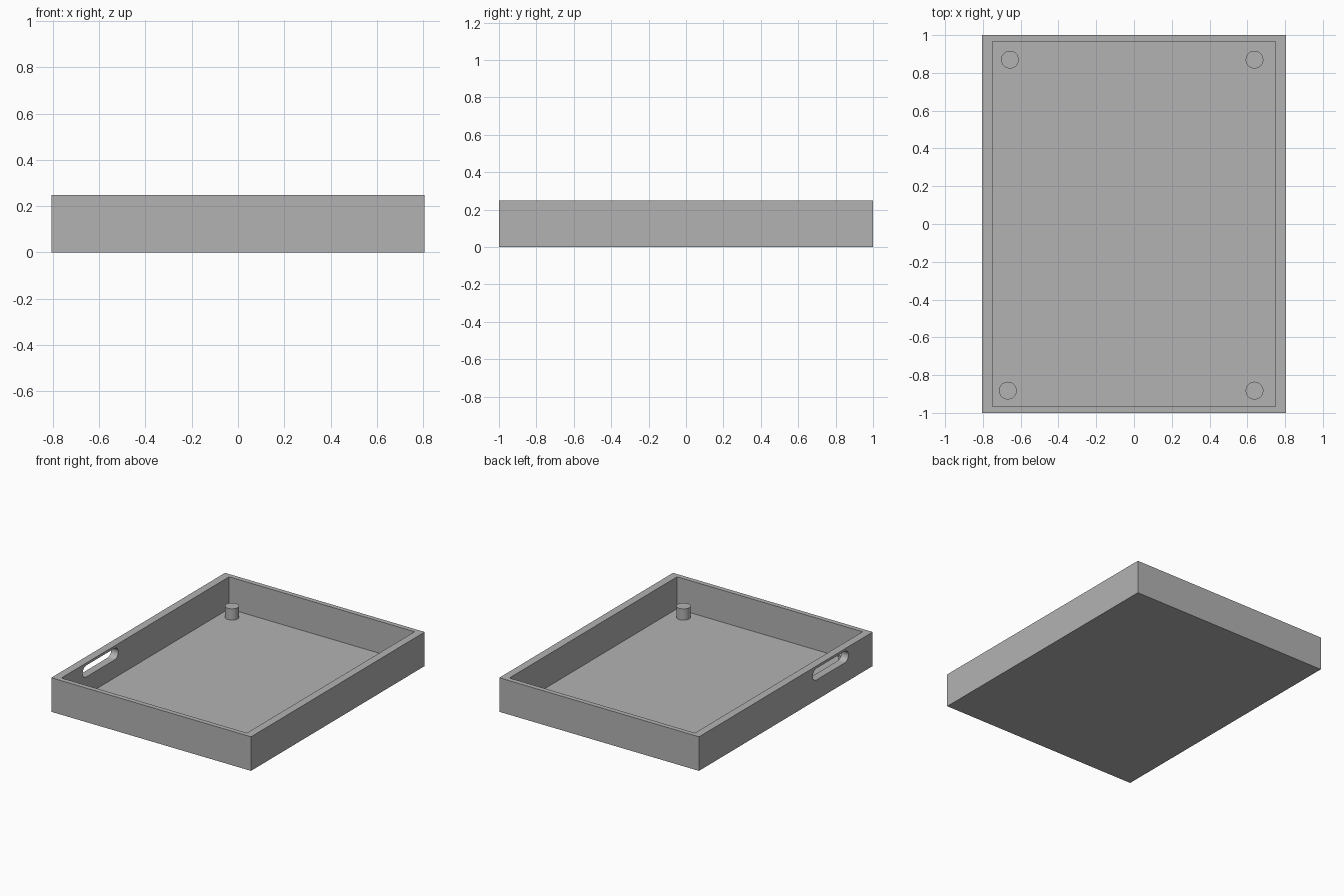
import bpy, bmesh, math
from mathutils import Matrix

if "Cube" in bpy.data.objects:
    bpy.data.objects.remove(bpy.data.objects["Cube"])

W, D, H = 0.805, 1.0, 0.248      # outer half width, half depth, height
IW, ID, FLOOR = 0.748, 0.965, 0.015  # cavity half width, half depth, floor level

grey = bpy.data.materials.new("grey")
grey.diffuse_color = (0.45, 0.45, 0.45, 1)
grey.use_nodes = True
grey.node_tree.nodes["Principled BSDF"].inputs["Base Color"].default_value = grey.diffuse_color


def make(name, bm):
    bmesh.ops.recalc_face_normals(bm, faces=bm.faces)
    me = bpy.data.meshes.new(name)
    bm.to_mesh(me)
    bm.free()
    ob = bpy.data.objects.new(name, me)
    bpy.context.collection.objects.link(ob)
    me.materials.append(grey)
    return ob


def ring(bm, hx, hy, z):
    return [bm.verts.new((sx * hx, sy * hy, z))
            for sx, sy in ((-1, -1), (1, -1), (1, 1), (-1, 1))]


# Tray: outer walls, rim, inner walls and floor as stacked rings
bm = bmesh.new()
rings = [ring(bm, W, D, 0), ring(bm, W, D, H),
         ring(bm, IW, ID, H), ring(bm, IW, ID, FLOOR)]
bm.faces.new(rings[0])
bm.faces.new(rings[-1])
for a, b in zip(rings, rings[1:]):
    for i in range(4):
        j = (i + 1) % 4
        bm.faces.new((a[i], a[j], b[j], b[i]))
tray = make("tray", bm)

# Handle slot: rounded-end cutter through the left wall
R, Z0, Y0, Y1 = 0.042, 0.188, -0.72, -0.31
bm = bmesh.new()
outline = []
for k in range(34):
    end, step = divmod(k, 17)
    ang = -math.pi / 2 + math.pi * step / 16 + math.pi * end
    yc = Y0 + R if end else Y1 - R
    outline.append(bm.verts.new((-0.9, yc + R * math.cos(ang), Z0 + R * math.sin(ang))))
face = bm.faces.new(outline)
ext = bmesh.ops.extrude_face_region(bm, geom=[face])
bmesh.ops.translate(bm, vec=(0.25, 0, 0),
                    verts=[v for v in ext["geom"] if isinstance(v, bmesh.types.BMVert)])
cutter = make("slot_cutter", bm)
cutter.hide_render = True
cutter.hide_set(True)

mod = tray.modifiers.new("handle_slot", 'BOOLEAN')
mod.operation = 'DIFFERENCE'
mod.solver = 'EXACT'
mod.object = cutter
bpy.context.view_layer.objects.active = tray
tray.select_set(True)
bpy.ops.object.modifier_apply(modifier=mod.name)
bpy.data.objects.remove(cutter)
bpy.ops.object.shade_smooth_by_angle(angle=math.radians(30))
tray.select_set(False)

# Corner pegs standing on the floor
PEG_TOP = 0.097
for i, (x, y) in enumerate(((-0.657, 0.87), (0.638, 0.87), (-0.668, -0.882), (0.638, -0.882))):
    bm = bmesh.new()
    bmesh.ops.create_cone(bm, cap_ends=True, segments=32, radius1=0.047, radius2=0.047,
                          depth=PEG_TOP - FLOOR,
                          matrix=Matrix.Translation((x, y, (PEG_TOP + FLOOR) / 2)))
    peg = make(f"peg_{i + 1}", bm)
    bpy.context.view_layer.objects.active = peg
    peg.select_set(True)
    bpy.ops.object.shade_smooth_by_angle(angle=math.radians(30))
    peg.select_set(False)
